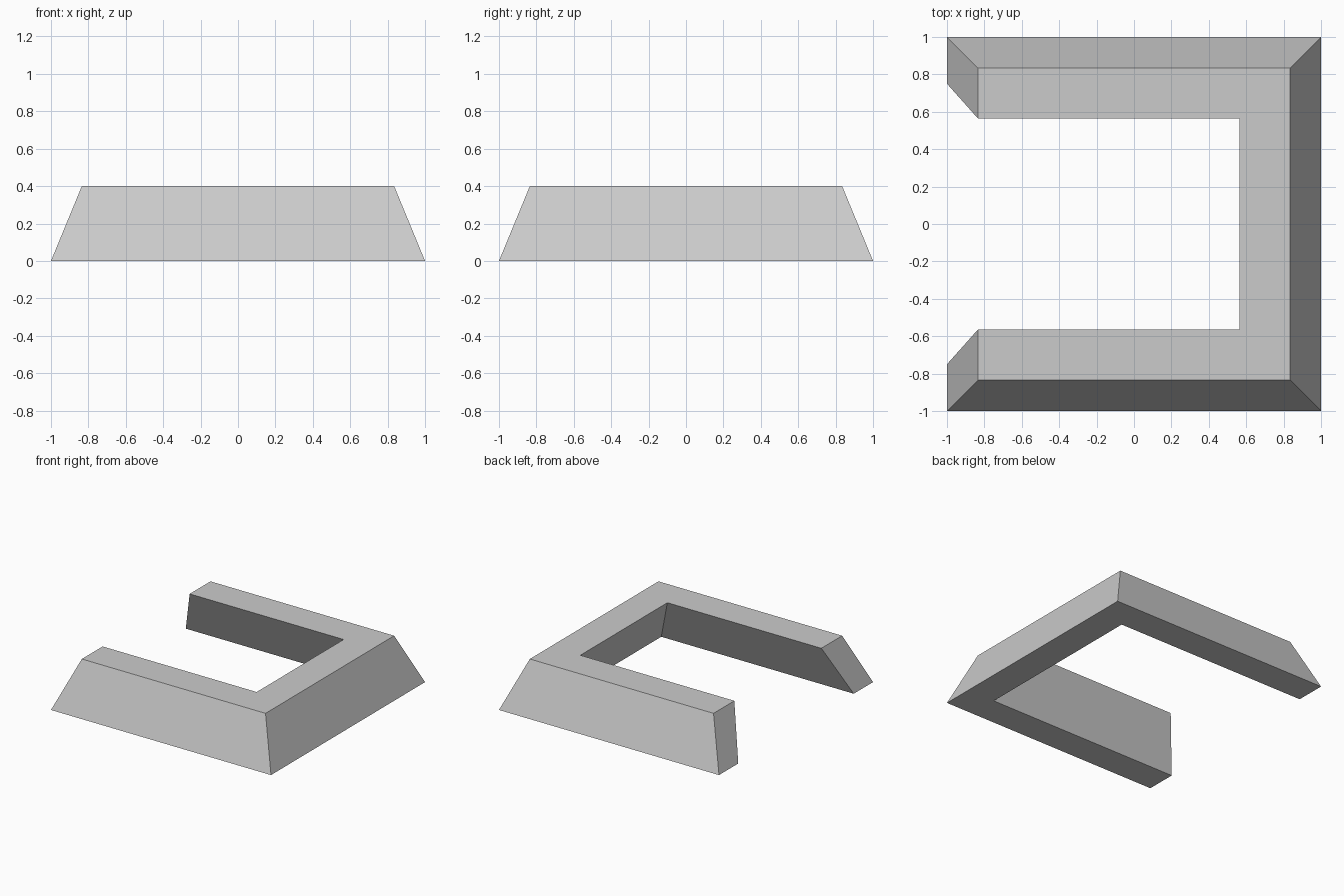
import bpy
import bmesh

cube = bpy.data.objects.get("Cube")
if cube:
    bpy.data.objects.remove(cube, do_unlink=True)

HEIGHT = 0.4
# Wall cross-section as (distance from centre, height), leaning inwards
SECTION = [(1.0, 0), (0.835, HEIGHT), (0.565, HEIGHT), (0.75, 0)]

grey = bpy.data.materials.new("plain grey")
grey.use_nodes = True
colour = (0.6, 0.6, 0.6, 1)
grey.diffuse_color = colour
grey.node_tree.nodes["Principled BSDF"].inputs["Base Color"].default_value = colour


def ring(bm, x_sign, y_sign, at_end):
    """Place the section at a corner; open ends lean in with the outer slope."""
    verts = []
    for reach, z in SECTION:
        x = SECTION[0 if z == 0 else 1][0] if at_end else reach
        verts.append(bm.verts.new((x_sign * x, y_sign * reach, z)))
    return verts


# U-shaped sloping wall, open on the -x side
bm = bmesh.new()
rings = [ring(bm, -1, -1, True), ring(bm, 1, -1, False),
         ring(bm, 1, 1, False), ring(bm, -1, 1, True)]
for a, b in zip(rings, rings[1:]):
    for i in range(4):
        j = (i + 1) % 4
        bm.faces.new((a[i], b[i], b[j], a[j]))

# End caps
bm.faces.new(rings[0])
bm.faces.new(rings[-1][::-1])
bmesh.ops.recalc_face_normals(bm, faces=bm.faces[:])

mesh = bpy.data.meshes.new("u_shaped_wall")
bm.to_mesh(mesh)
bm.free()
mesh.materials.append(grey)
wall = bpy.data.objects.new("u_shaped_wall", mesh)
bpy.context.collection.objects.link(wall)
